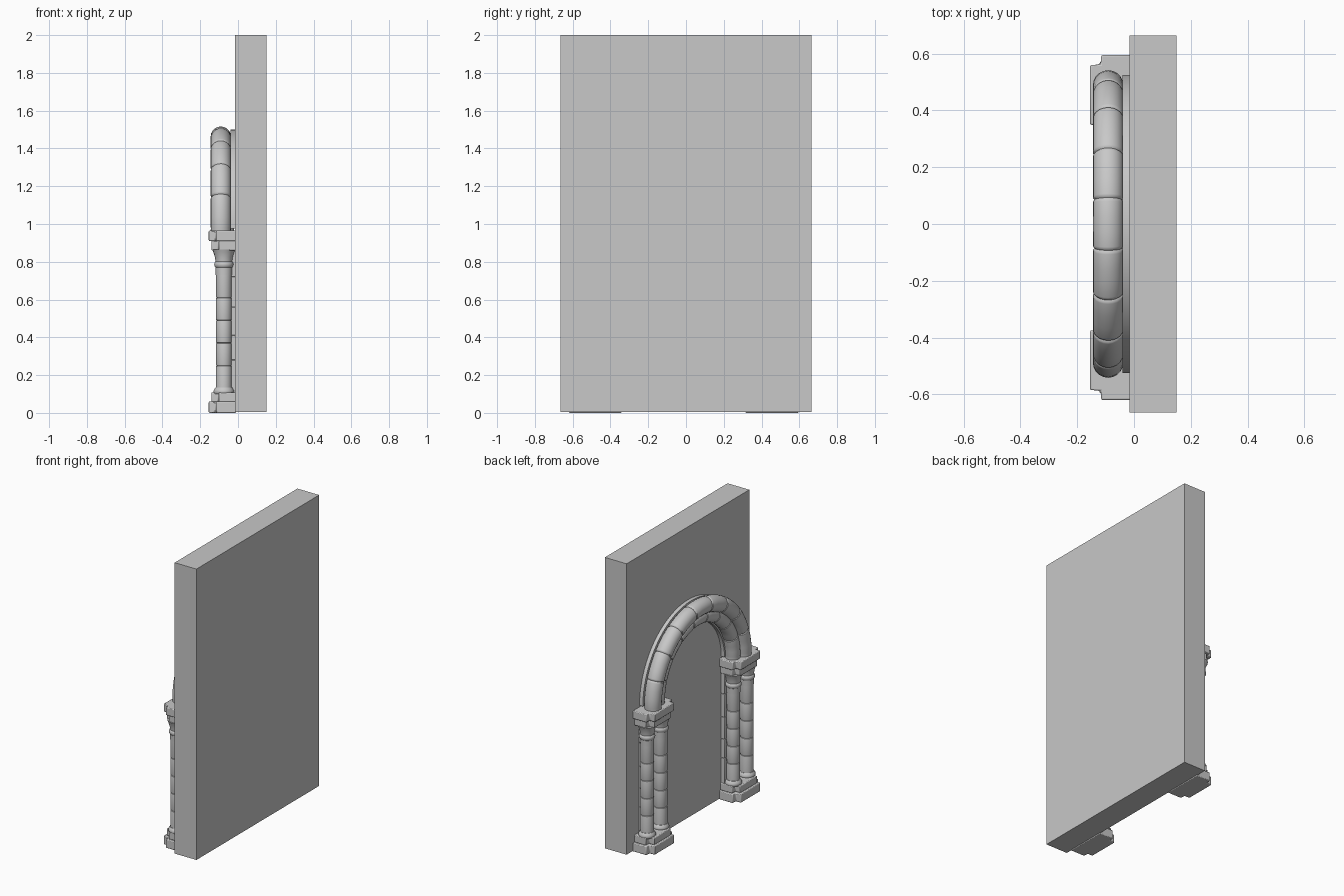
import bpy, bmesh
from math import sin, cos, pi, radians

cube = bpy.data.objects.get("Cube")
if cube:
    bpy.data.objects.remove(cube, do_unlink=True)

stone = bpy.data.materials.new("grey_stone")
stone.use_nodes = True
GREY = (0.58, 0.58, 0.58, 1)
stone.diffuse_color = GREY
stone.node_tree.nodes["Principled BSDF"].inputs["Base Color"].default_value = GREY

WALL_X = -0.015      # arch side of the wall
COLUMN_X = -0.075
ARCH_Z = 0.975       # springing height


def finish(name, bm, smooth=True, bevel=0):
    bmesh.ops.recalc_face_normals(bm, faces=bm.faces[:])
    mesh = bpy.data.meshes.new(name)
    bm.to_mesh(mesh)
    bm.free()
    mesh.materials.append(stone)
    ob = bpy.data.objects.new(name, mesh)
    bpy.context.collection.objects.link(ob)
    if bevel:
        mod = ob.modifiers.new("worn_edges", 'BEVEL')
        mod.width, mod.segments = bevel, 2
    if smooth:
        bpy.ops.object.select_all(action='DESELECT')
        ob.select_set(True)
        bpy.context.view_layer.objects.active = ob
        bpy.ops.object.shade_smooth_by_angle(angle=radians(35))
    return ob


def loft(name, rings, **kw):
    """Skin a list of closed rings and cap both ends."""
    bm = bmesh.new()
    loops = [[bm.verts.new(p) for p in ring] for ring in rings]
    for a, b in zip(loops, loops[1:]):
        for i in range(len(a)):
            j = (i + 1) % len(a)
            bm.faces.new((a[i], a[j], b[j], b[i]))
    bm.faces.new(loops[0])
    bm.faces.new(loops[-1])
    return finish(name, bm, **kw)


def box(name, x, y, z, **kw):
    ring = [(x[0], y[0]), (x[1], y[0]), (x[1], y[1]), (x[0], y[1])]
    return loft(name, [[(a, b, h) for a, b in ring] for h in z], **kw)


def turned(name, y, profile, sides=24):
    """Round part on a vertical axis from (radius, height) pairs."""
    turns = [2 * pi * i / sides for i in range(sides)]
    return loft(name, [[(COLUMN_X + r * cos(t), y + r * sin(t), z) for t in turns]
                       for r, z in profile])


def stepped_block(name, y, z0, z1, shrink):
    """Plinth or abacus slab with stepped front corners."""
    half = [(-0.01, 0.14), (-0.115, 0.14), (-0.118, 0.107), (-0.155, 0.105)]
    half = [(max(px, -0.155 + shrink) if px < -0.15 else
             (px + shrink if px < -0.1 else px), py - shrink) for px, py in half]
    ring = half + [(px, -py) for px, py in reversed(half)]
    return loft(name, [[(px, y + py, z) for px, py in ring] for z in (z0, z1)],
                bevel=0.005)


def arch_roll(name, x, major, minor, stones=9, sides=20):
    """Half-round moulding divided into stones by shallow grooves."""
    span = 180 / stones
    steps = [(-3, minor)]
    for k in range(stones):
        a = k * span
        if k:
            steps.append((a, minor - 0.006))
        steps += [(a + 0.6, minor - 0.001), (a + 1.4, minor),
                  (a + span * 0.35, minor), (a + span * 0.65, minor),
                  (a + span - 1.4, minor), (a + span - 0.6, minor - 0.001)]
    steps.append((183, minor))
    rings = []
    for deg, r in steps:
        t = radians(deg)
        ring = []
        for i in range(sides):
            u = 2 * pi * i / sides
            d = major + r * cos(u)
            ring.append((x + r * sin(u), d * cos(t), ARCH_Z + d * sin(t)))
        rings.append(ring)
    return loft(name, rings)


# Wall
box("wall_slab", (WALL_X, 0.15), (-0.665, 0.665), (0.005, 2.0), smooth=False)

# Arch: backing band and two rolls
band = []
for k in range(37):
    t = pi * k / 36
    band.append([(x, r * cos(t), ARCH_Z + r * sin(t))
                 for x, r in ((-0.01, 0.36), (-0.04, 0.36), (-0.04, 0.525), (-0.01, 0.525))])
loft("arch_backing", band)
arch_roll("outer_arch_roll", -0.091, 0.488, 0.054)
arch_roll("inner_arch_roll", -0.068, 0.41, 0.048)

# Paired columns on each side
for side, centre, sign in (("back", 0.455, 1), ("front", -0.48, -1)):
    stepped_block(side + "_plinth_lower", centre, 0, 0.06, 0)
    stepped_block(side + "_plinth_upper", centre, 0.058, 0.108, 0.014)
    stepped_block(side + "_abacus_lower", centre, 0.86, 0.912, 0.014)
    stepped_block(side + "_abacus_upper", centre, 0.91, 0.965, 0)

    # Jamb stones behind the columns
    levels = [0.1, 0.28, 0.41, 0.56, 0.72, 0.87]
    for n, (a, b) in enumerate(zip(levels, levels[1:])):
        box(f"{side}_jamb_stone_{n + 1}", (-0.04, -0.01),
            sorted((sign * 0.36, centre + sign * 0.075)), (a, b), bevel=0.003)

    for place, y in (("inner", centre - sign * 0.073), ("outer", centre + sign * 0.073)):
        name = f"{side}_{place}_column"
        turned(name + "_foot", y, [(0.05, 0.1), (0.054, 0.108), (0.054, 0.118),
                                   (0.049, 0.127), (0.044, 0.135)])
        # Shaft drums separated by grooves
        shaft = [(0.042, 0.12)]
        for k in range(1, 5):
            z = 0.13 + 0.12 * k
            shaft += [(0.042, z - 0.006), (0.041, z - 0.002), (0.036, z),
                      (0.041, z + 0.002), (0.042, z + 0.006)]
        shaft.append((0.042, 0.735))
        turned(name + "_shaft", y, shaft)
        turned(name + "_capital", y, [(0.043, 0.73), (0.044, 0.77), (0.049, 0.776),
                                      (0.051, 0.787), (0.048, 0.797), (0.044, 0.802),
                                      (0.047, 0.825), (0.055, 0.85), (0.061, 0.865)])
